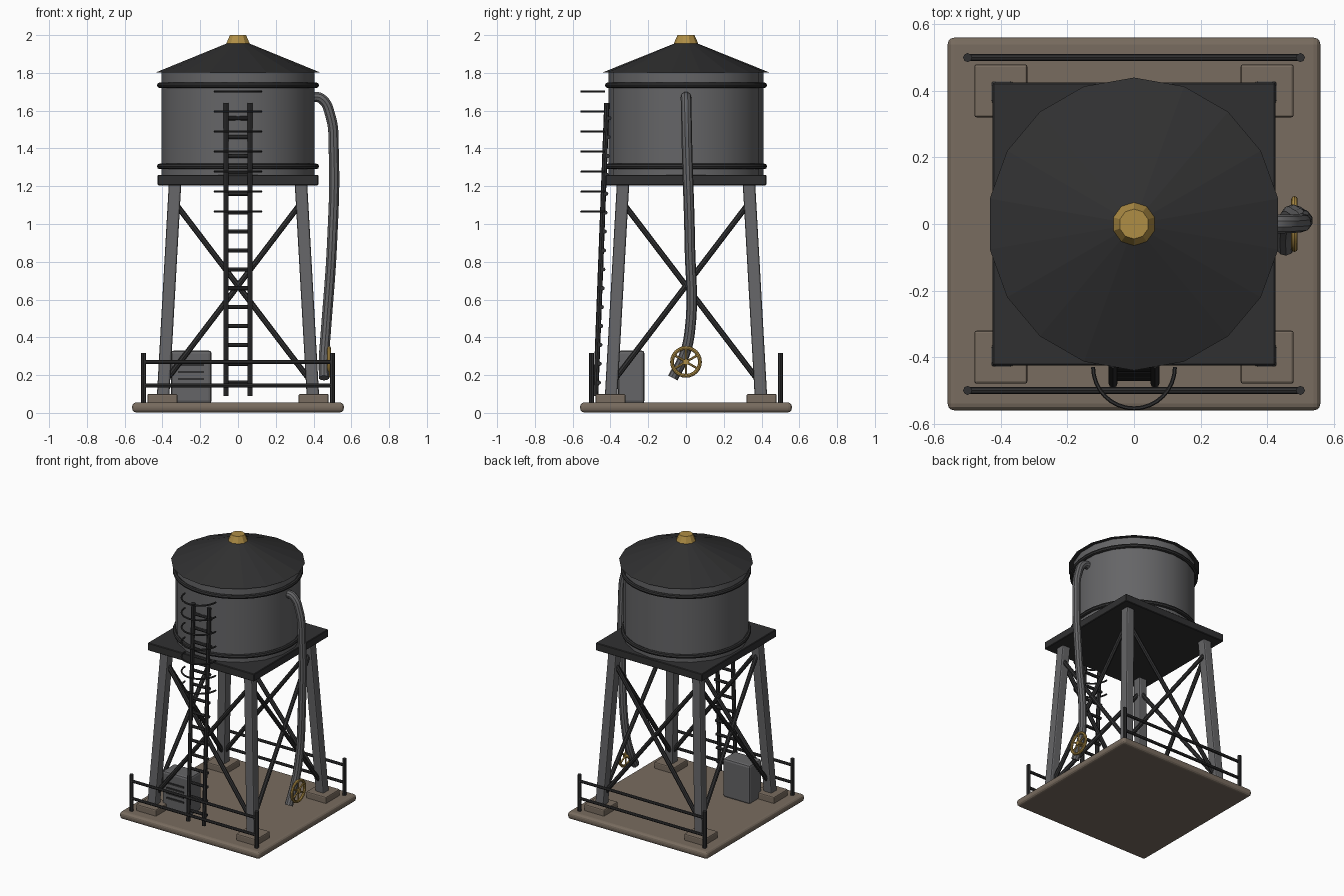
import bpy, bmesh, math
from mathutils import Vector, Matrix

if "Cube" in bpy.data.objects:
    bpy.data.objects.remove(bpy.data.objects["Cube"])


def material(name, rgb):
    m = bpy.data.materials.new(name)
    m.diffuse_color = (*rgb, 1)
    m.use_nodes = True
    m.node_tree.nodes["Principled BSDF"].inputs["Base Color"].default_value = m.diffuse_color
    return m


STEEL = material("grey_steel", (0.13, 0.13, 0.135))
DARK = material("dark_steel", (0.03, 0.03, 0.031))
EARTH = material("brown_concrete", (0.19, 0.15, 0.115))
BRASS = material("brass", (0.43, 0.27, 0.06))


def finish(ob, mat, bevel=0, segs=2, smooth=True):
    ob.data.materials.append(mat)
    if bevel:
        b = ob.modifiers.new("bevel", 'BEVEL')
        b.width, b.segments = bevel, segs
    if smooth:
        bpy.ops.object.select_all(action='DESELECT')
        ob.select_set(True)
        bpy.context.view_layer.objects.active = ob
        bpy.ops.object.shade_smooth_by_angle(angle=math.radians(35))
    return ob


def from_bm(name, bm, mat, **kw):
    me = bpy.data.meshes.new(name)
    bm.to_mesh(me)
    bm.free()
    ob = bpy.data.objects.new(name, me)
    bpy.context.collection.objects.link(ob)
    return finish(ob, mat, **kw)


def box(name, lo, hi, mat, top_shift=(0, 0), **kw):
    """Box from corner to corner; the top may be shifted for a leaning post."""
    lo, hi = Vector(lo), Vector(hi)
    bm = bmesh.new()
    bmesh.ops.create_cube(bm, size=1, matrix=Matrix.Translation((lo + hi) / 2) @ Matrix.Diagonal((*(hi - lo), 1)))
    for v in bm.verts:
        if v.co.z > (lo.z + hi.z) / 2:
            v.co += Vector((*top_shift, 0))
    return from_bm(name, bm, mat, smooth=False, **kw)


def frustum(name, r1, r2, z1, z2, sides, mat, **kw):
    bm = bmesh.new()
    bmesh.ops.create_cone(bm, cap_ends=True, segments=sides, radius1=r1, radius2=r2, depth=z2 - z1,
                          matrix=Matrix.Translation((0, 0, (z1 + z2) / 2)))
    return from_bm(name, bm, mat, **kw)


def rods(name, pairs, r, mat, sides=8):
    """One object made of straight rods between pairs of points."""
    bm = bmesh.new()
    for a, b in pairs:
        a, b = Vector(a), Vector(b)
        rot = (b - a).to_track_quat('Z', 'Y').to_matrix().to_4x4()
        bmesh.ops.create_cone(bm, cap_ends=True, segments=sides, radius1=r, radius2=r, depth=(b - a).length,
                              matrix=Matrix.Translation((a + b) / 2) @ rot)
    return from_bm(name, bm, mat)


def tube(name, pts, r, mat, smooth_path=False, res=2):
    """Bent tube along a path, turned into a mesh."""
    cu = bpy.data.curves.new(name, 'CURVE')
    cu.dimensions, cu.bevel_depth, cu.bevel_resolution = '3D', r, res
    cu.use_fill_caps, cu.resolution_u = True, 8
    sp = cu.splines.new('BEZIER' if smooth_path else 'POLY')
    if smooth_path:
        sp.bezier_points.add(len(pts) - 1)
        for p, co in zip(sp.bezier_points, pts):
            p.co = co
            p.handle_left_type = p.handle_right_type = 'AUTO'
    else:
        sp.points.add(len(pts) - 1)
        for p, co in zip(sp.points, pts):
            p.co = (*co, 1)
    ob = bpy.data.objects.new(name, cu)
    bpy.context.collection.objects.link(ob)
    bpy.ops.object.select_all(action='DESELECT')
    ob.select_set(True)
    bpy.context.view_layer.objects.active = ob
    bpy.ops.object.convert(target='MESH')
    return finish(bpy.context.object, mat)


def ring(name, R, r, loc, mat, rot=(0, 0, 0), major=36):
    bpy.ops.mesh.primitive_torus_add(major_radius=R, minor_radius=r, major_segments=major, minor_segments=8,
                                     location=loc, rotation=rot)
    ob = bpy.context.object
    ob.name = name
    return finish(ob, mat)


# Ground slab and platform
box("base_slab", (-.56, -.56, 0.003), (.56, .56, .055), EARTH, bevel=.02, segs=3)
box("tank_platform", (-.425, -.425, 1.205), (.425, .425, 1.26), DARK, bevel=.004, segs=1)

# Footings and leaning legs
for sx in (-1, 1):
    for sy in (-1, 1):
        x, y = sx * .4, sy * .4
        box("footing", (x - .08, y - .08, .045), (x + .08, y + .08, .1), EARTH, bevel=.008)
        x, y = sx * .397, sy * .397
        box("leg", (x - .033, y - .033, .08), (x + .033, y + .033, 1.22), STEEL,
            top_shift=(-sx * .064, -sy * .064), bevel=.01)

# Cross braces on the four sides
LO, HI, ZL, ZH = .387, .34, .165, 1.12
braces = []
for s in (-1, 1):
    for t in (-1, 1):
        braces.append(((-t * HI, s * HI, ZH), (t * LO, s * LO, ZL)))
        braces.append(((s * HI, -t * HI, ZH), (s * LO, t * LO, ZL)))
rods("cross_braces", braces, .015, DARK)

# Tank, bands, roof and cap
frustum("tank", .41, .41, 1.25, 1.81, 18, STEEL)
for z in (1.305, 1.735):
    ring("tank_band", .414, .015, (0, 0, z), DARK)
frustum("roof", .44, .03, 1.803, 1.968, 18, DARK, smooth=False)
frustum("roof_cap", .065, .045, 1.955, 2.0, 10, BRASS, smooth=False)

# Ladder leaning on the tank
def ladder_y(z):
    return -.478 + (z - .09) * .038


rails = [((s * .063, ladder_y(.09), .09), (s * .063, ladder_y(1.64), 1.64)) for s in (-1, 1)]
rods("ladder_rails", rails, .014, DARK)
rungs = [((-.075, ladder_y(z) + .015, z), (.075, ladder_y(z) + .015, z)) for z in (.16 + .1 * i for i in range(15))]
rods("ladder_rungs", rungs, .011, DARK)

# Safety hoops round the ladder
for i in range(7):
    arc = [(.123 * math.cos(a), -.43 - .124 * math.sin(a), 1.065 + .106 * i)
           for a in (math.pi * k / 16 for k in range(17))]
    tube("ladder_hoop", arc, .006, DARK, res=1)

# Drain pipe
tube("drain_pipe", [(.39, 0, 1.672), (.44, 0, 1.665), (.49, .002, 1.57), (.507, .006, 1.38), (.498, .02, .9),
                    (.465, .02, .43), (.455, -.015, .29), (.455, -.07, .185)], .028, STEEL, smooth_path=True, res=3)

# Valve wheel with spokes and hub
C = Vector((.482, 0, .27))
ring("valve_wheel", .074, .01, C, BRASS, rot=(0, math.pi / 2, 0), major=24)
spokes = []
for k in range(3):
    d = Vector((0, math.sin(k * math.pi / 3), math.cos(k * math.pi / 3))) * .072
    spokes.append((C - d, C + d))
rods("valve_spokes", spokes, .006, BRASS, 6)
rods("valve_hub", [((.45, 0, .27), (.494, 0, .27))], .016, BRASS, 10)

# Control cabinet with vents
box("cabinet", (-.355, -.36, .05), (-.14, -.22, .33), STEEL, bevel=.015)
for z in (.145, .18, .217, .254):
    box("cabinet_vent", (-.317, -.367, z - .006), (-.18, -.35, z + .006), DARK)

# Front and back railings
for s in (-1, 1):
    y = s * .5
    rods("railing_posts", [((x, y, .045), (x, y, .318)) for x in (-.5, .5)], .0135, DARK)
    rods("railing_bars", [((-.5, y, z), (.5, y, z)) for z in (.145, .27)], .0105, DARK)
